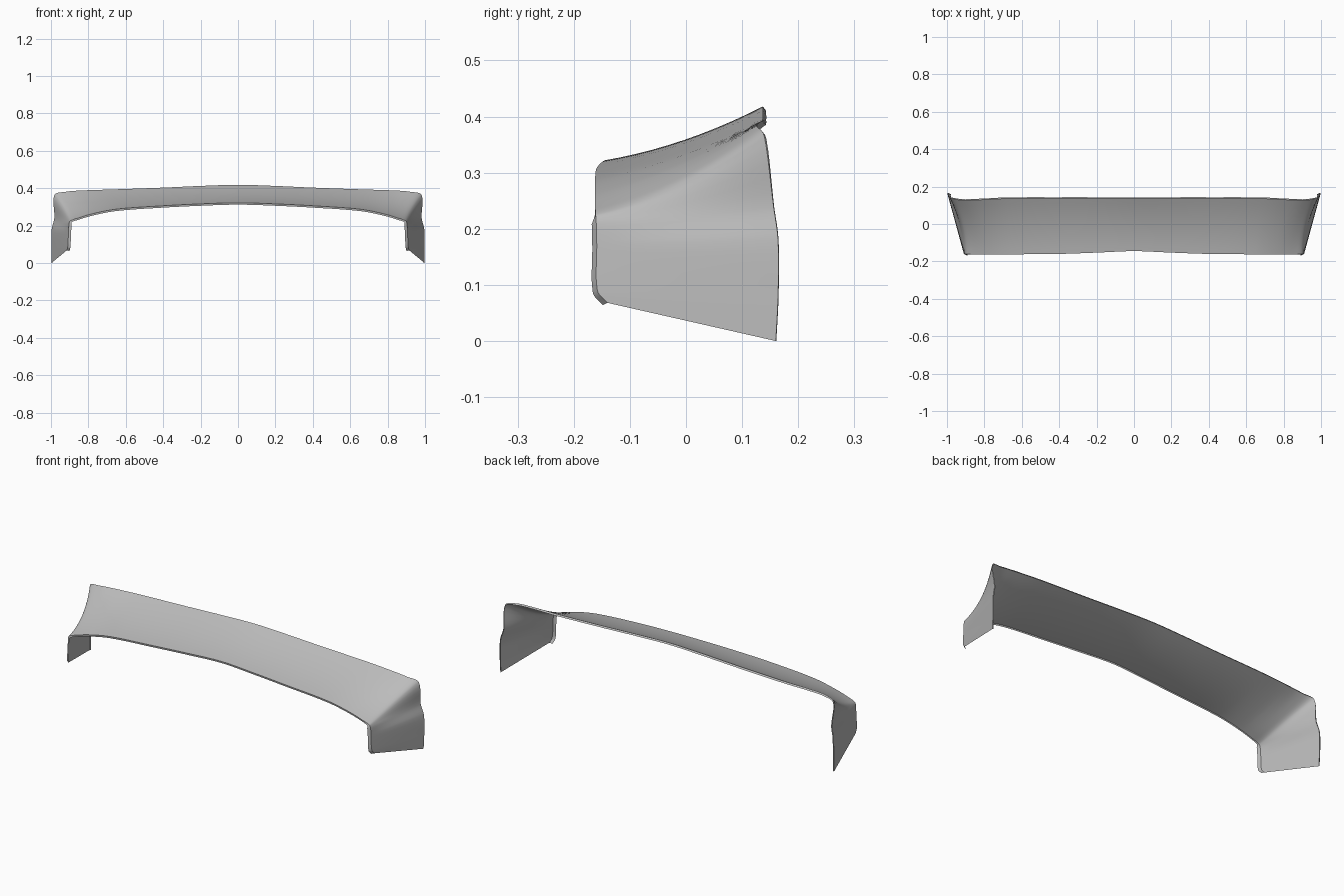
import bpy, bmesh
from mathutils import Vector

cube = bpy.data.objects.get("Cube")
if cube:
    bpy.data.objects.remove(cube)

grey = bpy.data.materials.new("satin grey")
grey.use_nodes = True
colour = (0.5, 0.5, 0.5, 1)
grey.diffuse_color = colour
grey.node_tree.nodes["Principled BSDF"].inputs["Base Color"].default_value = colour

# Front edge of the left half, from the centre out and down the end plate
front = [(0, -.145, .322), (.2, -.153, .316), (.4, -.16, .306), (.65, -.162, .288),
         (.78, -.162, .263), (.86, -.162, .239), (.896, -.161, .225),
         (.903, -.16, .212), (.906, -.159, .17), (.91, -.158, .09), (.915, -.14, .068)]
# Matching rear edge
rear = [(0, .137, .418), (.2, .137, .412), (.4, .137, .403), (.68, .136, .393),
        (.83, .129, .388), (.92, .127, .381), (.982, .14, .363),
        (.982, .156, .24), (.996, .164, .18), (.998, .164, .08), (.997, .16, 0)]
# Hollow of the skin between the edges, as x and z offsets
hollow = [(0, -.012)] * 4 + [(-.002, -.014), (-.01, -.018), (-.018, -.018),
          (-.005, -.004), (0, 0), (0, 0), (0, 0)]
WING = 7        # stations before the end plate starts
STEPS = 5       # smooth steps between stations
ACROSS = 10     # steps from front edge to rear edge


def smooth_path(points):
    """Catmull-Rom curve through the points."""
    p = [Vector(v) for v in points]
    p = [Vector((-p[1].x, p[1].y, p[1].z))] + p + [p[-1] * 2 - p[-2]]
    out = []
    for i in range(1, len(p) - 2):
        a, b, c, d = p[i - 1:i + 3]
        for s in range(STEPS):
            t = s / STEPS
            # limit tangents so unequal spans do not overshoot
            span = (c - b).length
            m1 = (c - a) * (span / max((b - a).length + span, 1e-6))
            m2 = (d - b) * (span / max((d - c).length + span, 1e-6))
            out.append(b * (2*t**3 - 3*t*t + 1) + m1 * (t**3 - 2*t*t + t)
                       + c * (3*t*t - 2*t**3) + m2 * (t**3 - t*t))
    return out + [p[-2]]


front_path, rear_path = smooth_path(front), smooth_path(rear)
hollow_path = smooth_path([(x, 0, z) for x, z in hollow])


def build_sheet(name, rows):
    """Skin a grid of points and mirror it to the other side."""
    bm = bmesh.new()
    grid = [[bm.verts.new(v) for v in row] for row in rows]
    for r, s in zip(grid, grid[1:]):
        for j in range(len(r) - 1):
            bm.faces.new((r[j], s[j], s[j + 1], r[j + 1]))
    mesh = bpy.data.meshes.new(name)
    bm.to_mesh(mesh)
    bm.free()
    mesh.materials.append(grey)
    obj = bpy.data.objects.new(name, mesh)
    bpy.context.collection.objects.link(obj)
    mirror = obj.modifiers.new("mirror", "MIRROR")
    mirror.use_clip = True
    bpy.ops.object.select_all(action="DESELECT")
    obj.select_set(True)
    bpy.context.view_layer.objects.active = obj
    bpy.ops.object.shade_smooth_by_angle(angle=0.7)
    return obj


# Main skin: wing, flared corner and end plate in one sheet
skin = []
for f, r, h in zip(front_path, rear_path, hollow_path):
    row = []
    for j in range(ACROSS + 1):
        t = j / ACROSS
        row.append(f.lerp(r, t) + h * (4 * t * (1 - t)))
    skin.append(row)
build_sheet("spoiler_skin", skin)


def build_lip(name, path, wing_fold, plate_fold):
    """Narrow folded edge that turns from under the wing to inside the plate."""
    rows = []
    for i, v in enumerate(path):
        k = min(max((i / STEPS - WING + 2) / 2, 0), 1)
        fold = Vector(wing_fold).lerp(Vector(plate_fold), k)
        rows.append([v + fold, v])
    build_sheet(name, rows)


build_lip("front_lip", front_path, (0, .002, -.01), (-.014, -.008, -.004))
build_lip("rear_lip", rear_path, (0, .006, -.008), (-.005, .001, 0))
